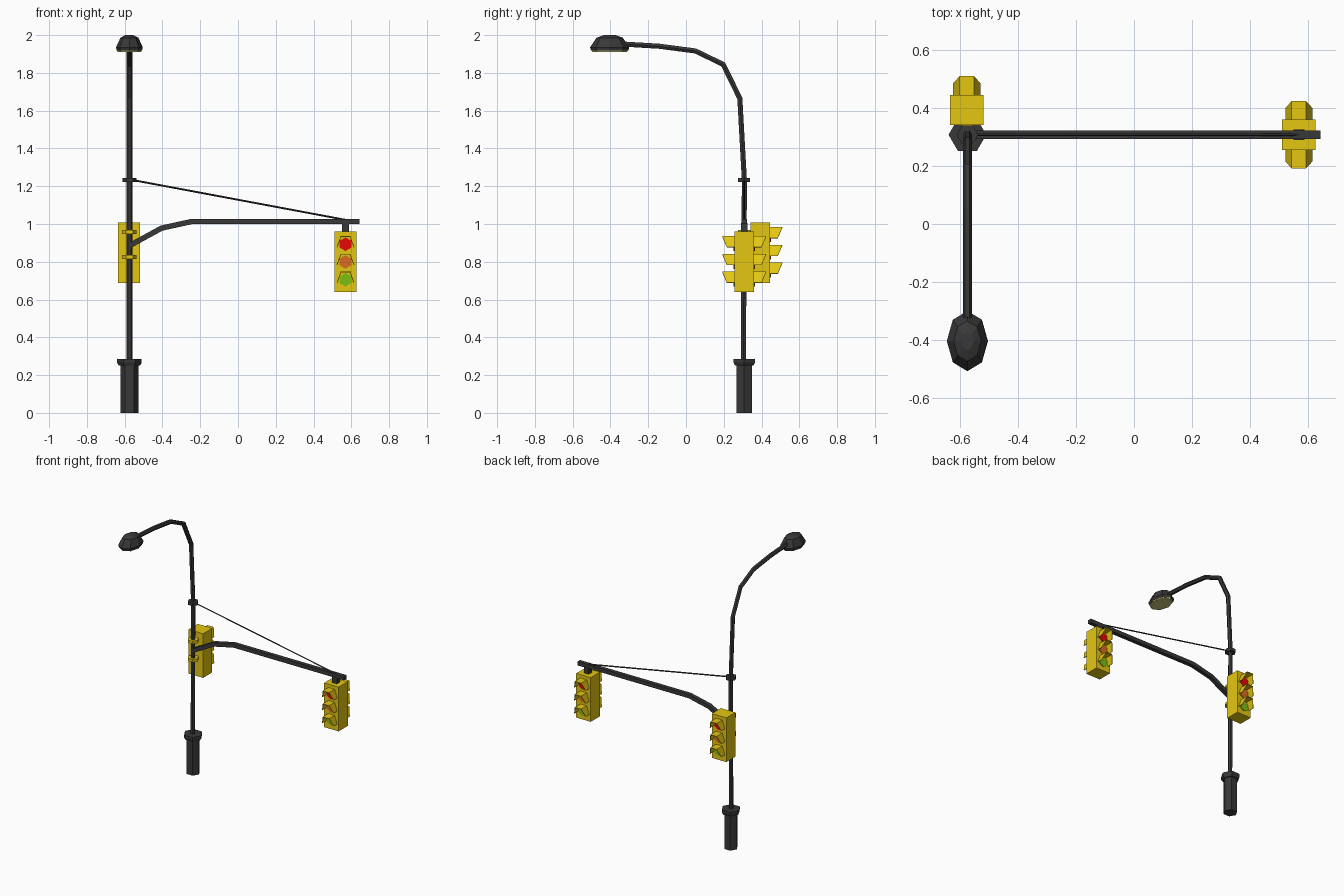
import bpy, bmesh
from math import cos, sin, pi
from mathutils import Vector

if "Cube" in bpy.data.objects:
    bpy.data.objects.remove(bpy.data.objects["Cube"])


def material(name, r, g, b):
    m = bpy.data.materials.new(name)
    m.diffuse_color = (r, g, b, 1)
    m.use_nodes = True
    m.node_tree.nodes["Principled BSDF"].inputs["Base Color"].default_value = m.diffuse_color
    return m


DARK = material("dark_metal", 0.04, 0.04, 0.042)
YELLOW = material("signal_yellow", 0.78, 0.57, 0.006)
LAMP = material("lamp_glass", 0.6, 0.57, 0.2)
LIGHTS = [("red", material("red", 0.8, 0.002, 0.002)),
          ("amber", material("amber", 0.72, 0.15, 0.015)),
          ("green", material("green", 0.2, 0.52, 0.006))]
PX, PY = -0.575, 0.308      # pole axis


def finish(name, bm, mat, fix=True):
    if fix:
        bmesh.ops.recalc_face_normals(bm, faces=bm.faces)
    me = bpy.data.meshes.new(name)
    bm.to_mesh(me)
    bm.free()
    ob = bpy.data.objects.new(name, me)
    me.materials.append(mat)
    bpy.context.collection.objects.link(ob)
    return ob


def skin(name, rings, mat):
    """Closed solid through a list of equal-sized rings of points."""
    bm = bmesh.new()
    rings = [[bm.verts.new(p) for p in r] for r in rings]
    n = len(rings[0])
    for a, b in zip(rings, rings[1:]):
        for i in range(n):
            j = (i + 1) % n
            bm.faces.new((a[i], a[j], b[j], b[i]))
    bm.faces.new(rings[0])
    bm.faces.new(rings[-1])
    return finish(name, bm, mat)


def tube(name, path, radius, normal, mat, sides=6, phase=0.0):
    """Mitred tube along a path lying in the plane with the given normal."""
    path, n, rings = [Vector(p) for p in path], Vector(normal), []
    for i, p in enumerate(path):
        a = (p - path[max(i - 1, 0)]).normalized()
        b = (path[min(i + 1, len(path) - 1)] - p).normalized()
        t = (a + b).normalized()
        miter = 1 / t.dot(b if b.length else a)
        side = t.cross(n) * miter
        rings.append([p + radius * (n * cos(phase + 2 * pi * k / sides)
                                    + side * sin(phase + 2 * pi * k / sides))
                      for k in range(sides)])
    return skin(name, rings, mat)


def lathe(name, profile, mat, x=PX, y=PY, sides=6, rx=1.0, ry=1.0):
    rings = [[(x + r * rx * cos(2 * pi * k / sides), y + r * ry * sin(2 * pi * k / sides), z)
              for k in range(sides)] for r, z in profile]
    return skin(name, rings, mat)


def box(name, x0, x1, y0, y1, z0, z1, mat):
    return skin(name, [[(x0, y0, z), (x1, y0, z), (x1, y1, z), (x0, y1, z)] for z in (z0, z1)], mat)


def signal(name, x, y, top, sides):
    """Signal head with hooded lights on the given sides (-1 front, 1 back)."""
    hw, hd = 0.058, 0.052
    box(name + "_housing", x - hw, x + hw, y - hd, y + hd, top - 0.32, top, YELLOW)
    hood = [(-0.045, -0.016, 0.040), (-0.024, 0.041, 0.064),
            (0.024, 0.041, 0.064), (0.045, -0.016, 0.040)]
    for s in sides:
        tag = name + ("_front_" if s < 0 else "_back_")
        face = y + s * hd
        for i, (colour, mat) in enumerate(LIGHTS):
            z = top - 0.067 - 0.094 * i
            # lens disc
            skin(tag + colour + "_lens",
                 [[(x + 0.036 * sin(k * pi / 3), face + s * d, z + 0.036 * cos(k * pi / 3))
                   for k in range(6)] for d in (-0.005, 0.005)], mat)
            # three-panel hood, longer at the top
            bm = bmesh.new()
            inner = [bm.verts.new((x + u, face, z + v)) for u, v, d in hood]
            outer = [bm.verts.new((x + u, face + s * d, z + v)) for u, v, d in hood]
            for k in range(3):
                bm.faces.new((inner[k], inner[k + 1], outer[k + 1], outer[k]))
            ob = finish(tag + colour + "_hood", bm, YELLOW)
            mod = ob.modifiers.new("thickness", "SOLIDIFY")
            mod.thickness, mod.offset = 0.004, 0


# base and curved lamp pole
lathe("pole_base", [(0.0475, 0), (0.0475, 0.256)], DARK)
lathe("base_cap", [(0.056, 0.25), (0.065, 0.266), (0.065, 0.285)], DARK)
tube("lamp_pole", [(PX, 0.304, 0.27), (PX, 0.309, 1.23), (PX, 0.285, 1.665), (PX, 0.197, 1.845),
                   (PX, 0.05, 1.916), (PX, -0.14, 1.941), (PX, -0.34, 1.953)],
     0.0155, (1, 0, 0), DARK)
lathe("cable_collar", [(0.037, 1.222), (0.037, 1.244)], DARK)

# street lamp
lathe("lamp_hood", [(0.94, 1.918), (1, 1.935), (0.67, 1.986), (0.3, 2.0)], DARK,
      x=PX, y=-0.404, sides=8, rx=0.071, ry=0.104)
lathe("lamp_lens", [(0.88, 1.911), (0.93, 1.922)], LAMP,
      x=PX, y=-0.404, sides=8, rx=0.071, ry=0.104)

# signal arm and stay cable
tube("signal_arm", [(PX, PY, 0.885), (-0.405, PY, 0.978), (-0.246, PY, 1.013), (0.643, PY, 1.013)],
     0.02, (0, 1, 0), DARK, sides=4, phase=pi / 4)
tube("stay_cable", [(PX, PY, 1.236), (0.58, PY, 1.02)], 0.005, (0, 1, 0), DARK, sides=4)

# hanging two-way signal
box("signal_hanger", 0.551, 0.588, PY - 0.018, PY + 0.018, 0.955, 1.005, DARK)
signal("hanging_signal", 0.569, PY, 0.96, (-1, 1))

# pole-mounted signal with clamps
signal("pole_signal", -0.577, 0.394, 1.008, (1,))
for label, z in (("upper", 0.958), ("lower", 0.825)):
    lathe(label + "_clamp", [(0.038, z - 0.01), (0.038, z + 0.01)], YELLOW)
    box(label + "_clamp_bracket", PX - 0.016, PX + 0.016, PY + 0.02, 0.345, z - 0.01, z + 0.01, YELLOW)
